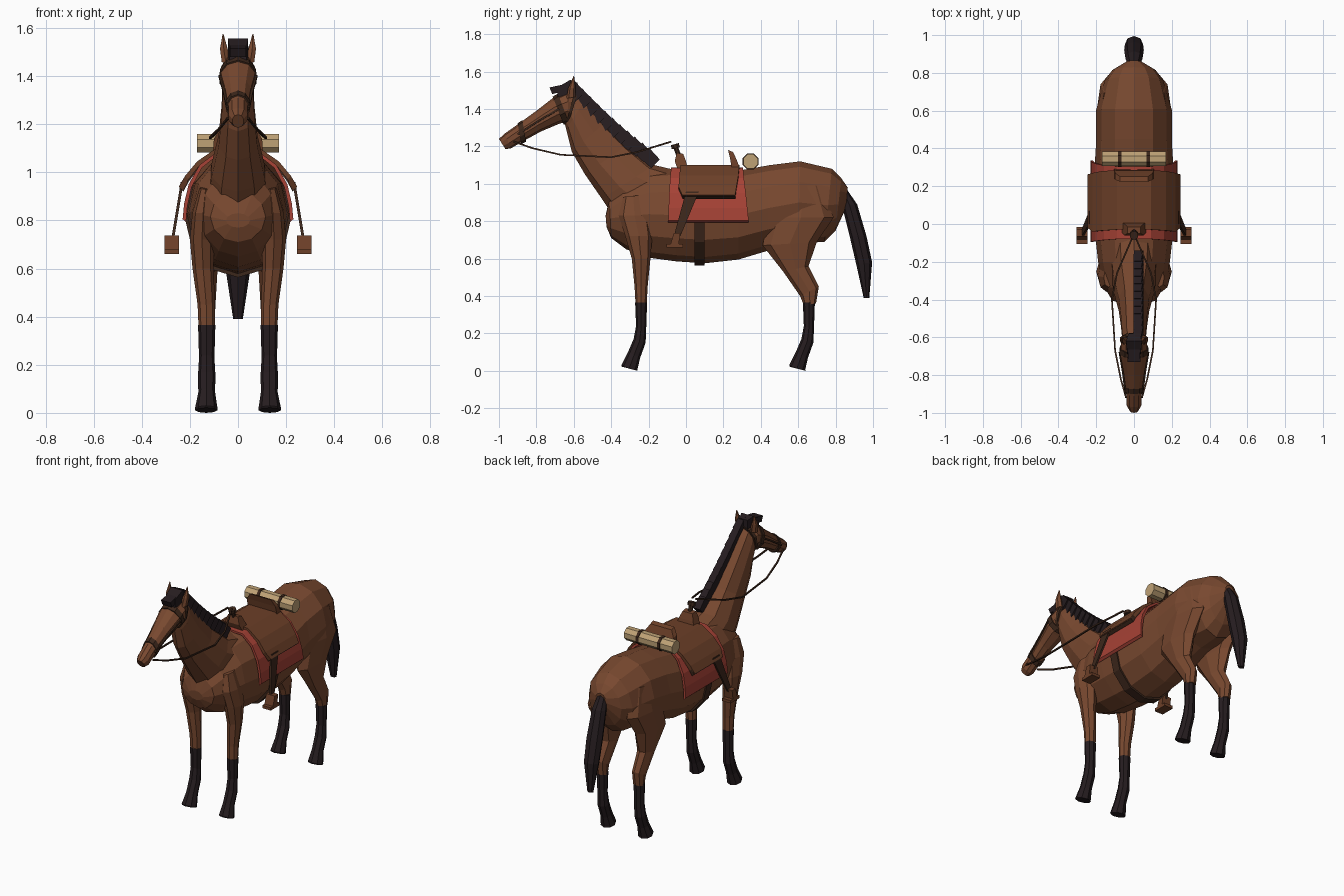
import bpy, bmesh, math
from mathutils import Vector


def colour(name, rgb):
    m = bpy.data.materials.new(name)
    m.diffuse_color = (*rgb, 1)
    return m


COAT = colour("brown_coat", (0.19, 0.066, 0.029))
HAIR = colour("black_hair", (0.019, 0.012, 0.014))
LEATHER = colour("saddle_leather", (0.15, 0.05, 0.021))
STRAP = colour("dark_strap", (0.045, 0.02, 0.011))
RED = colour("red_cloth", (0.38, 0.054, 0.036))
TAN = colour("tan_canvas", (0.52, 0.36, 0.18))


def skin(name, rings, mat, caps=True):
    """Join equal rings of points into a flat-shaded closed mesh."""
    bm = bmesh.new()
    loops = [[bm.verts.new(p) for p in r] for r in rings]
    n = len(loops[0])
    for a, b in zip(loops, loops[1:]):
        for i in range(n):
            j = (i + 1) % n
            bm.faces.new((a[i], a[j], b[j], b[i]))
    if caps:
        bm.faces.new(loops[0])
        bm.faces.new(loops[-1])
    bmesh.ops.recalc_face_normals(bm, faces=bm.faces)
    me = bpy.data.meshes.new(name)
    bm.to_mesh(me)
    bm.free()
    me.materials.append(mat)
    ob = bpy.data.objects.new(name, me)
    bpy.context.collection.objects.link(ob)
    return ob


def loft(name, sections, mat, n=8, side=1):
    """Each section: y,z of one edge, y,z of the opposite edge, half width, x centre.
    Four sides give a box section, more sides an oval one."""
    t0, k = (math.pi / 4, math.sqrt(2)) if n == 4 else (0, 1)
    rings = []
    for s in sections:
        ya, za, yb, zb, w = s[:5]
        xc = s[5] if len(s) > 5 else 0
        ring = []
        for i in range(n):
            t = t0 + i * math.tau / n
            c, d = k * math.cos(t) / 2, k * math.sin(t)
            ring.append((side * (xc + w * d), (ya + yb) / 2 + (ya - yb) * c,
                         (za + zb) / 2 + (za - zb) * c))
        rings.append(ring)
    return skin(name, rings, mat)


def tube(name, pts, r, mat, n=4):
    pts = [Vector(p) for p in pts]
    rings = []
    for i, p in enumerate(pts):
        d = pts[min(i + 1, len(pts) - 1)] - pts[max(i - 1, 0)]
        q = d.to_track_quat('Z', 'Y')
        rings.append([p + q @ Vector((r * math.cos(a), r * math.sin(a), 0))
                      for a in (math.tau * (k + 0.5) / n for k in range(n))])
    return skin(name, rings, mat)


def drape(name, half, thick, mat):
    """Cloth hung over the back; half profile points are x, z, front y, rear y."""
    full = [(-x, z, a, b) for x, z, a, b in half[:0:-1]] + half
    rings = [[(x, a, z), (x, b, z),
              (x * (1 - thick / 0.2), b, z - thick), (x * (1 - thick / 0.2), a, z - thick)]
             for x, z, a, b in full]
    return skin(name, rings, mat)


# Torso from chest to rump
loft("torso", [
    (-0.43, 0.83, -0.425, 0.77, 0.05), (-0.41, 0.92, -0.40, 0.71, 0.115),
    (-0.34, 1.0, -0.32, 0.65, 0.16), (-0.2, 1.07, -0.2, 0.605, 0.19),
    (-0.08, 1.08, -0.05, 0.585, 0.205), (0.1, 1.075, 0.1, 0.575, 0.215),
    (0.28, 1.07, 0.28, 0.595, 0.21), (0.45, 1.10, 0.43, 0.64, 0.2),
    (0.61, 1.12, 0.6, 0.68, 0.2), (0.78, 1.08, 0.74, 0.69, 0.155),
    (0.83, 1.03, 0.80, 0.75, 0.115), (0.865, 0.98, 0.855, 0.87, 0.04)], COAT, 12)

# Neck and head
loft("neck", [
    (-0.37, 0.80, 0.0, 1.06, 0.13), (-0.45, 0.92, -0.17, 1.10, 0.115),
    (-0.54, 1.05, -0.31, 1.21, 0.085), (-0.61, 1.17, -0.43, 1.33, 0.072),
    (-0.64, 1.29, -0.54, 1.45, 0.066), (-0.66, 1.37, -0.60, 1.50, 0.05)], COAT, 10)
loft("head", [
    (-0.57, 1.47, -0.60, 1.35, 0.05), (-0.63, 1.495, -0.63, 1.335, 0.072),
    (-0.71, 1.46, -0.68, 1.32, 0.075), (-0.80, 1.39, -0.775, 1.28, 0.057),
    (-0.91, 1.31, -0.885, 1.22, 0.042), (-0.97, 1.268, -0.935, 1.19, 0.042),
    (-1.0, 1.24, -0.965, 1.185, 0.025)], COAT, 10)

# Mane tufts along the crest, falling to one side, and forelock
N = 11
for i in range(N):
    t = i / (N - 1)
    y, z = -0.585 + 0.40 * t, 1.505 - 0.36 * t - 0.015 * math.sin(math.pi * t)
    drop = 0.035 + 0.035 * max(0, t - 0.6) / 0.4
    loft("mane_tuft", [
        (y - 0.01, z + 0.045, y - drop, z - drop + 0.01, 0.02, 0.018),
        (y + 0.045, z - 0.015, y + 0.03 - drop, z - 0.03 - drop, 0.025, 0.024)], HAIR, 4)
loft("forelock", [(-0.58, 1.54, -0.58, 1.47, 0.03), (-0.62, 1.555, -0.63, 1.48, 0.042),
                  (-0.68, 1.52, -0.69, 1.46, 0.036)], HAIR, 4)
loft("forelock_tip", [(-0.66, 1.53, -0.67, 1.49, 0.03),
                      (-0.73, 1.515, -0.715, 1.48, 0.034)], HAIR, 4)

# Tail
loft("tail", [
    (0.82, 0.95, 0.86, 0.97, 0.03), (0.835, 0.88, 0.915, 0.89, 0.045),
    (0.875, 0.72, 0.965, 0.72, 0.052), (0.91, 0.57, 0.995, 0.58, 0.048),
    (0.95, 0.39, 0.98, 0.39, 0.02)], HAIR, 8)

for side, tag in ((1, "right"), (-1, "left")):
    # Ears
    loft("ear_" + tag, [(-0.64, 1.455, -0.59, 1.465, 0.02, 0.05),
                        (-0.63, 1.51, -0.59, 1.515, 0.018, 0.059),
                        (-0.602, 1.575, -0.598, 1.575, 0.002, 0.062)], COAT, 6, side)
    # Front leg with dark sock and hoof
    loft("front_leg_" + tag, [
        (-0.335, 0.93, -0.23, 0.94, 0.025, 0.135), (-0.36, 0.83, -0.19, 0.83, 0.045, 0.145),
        (-0.325, 0.72, -0.18, 0.72, 0.05, 0.15), (-0.29, 0.60, -0.19, 0.60, 0.044, 0.145),
        (-0.275, 0.45, -0.205, 0.45, 0.036, 0.132), (-0.27, 0.36, -0.21, 0.36, 0.034, 0.13)],
        COAT, 8, side)
    # Hind leg
    loft("hind_leg_" + tag, [
        (0.53, 0.99, 0.72, 0.99, 0.04, 0.13), (0.44, 0.82, 0.79, 0.82, 0.06, 0.135),
        (0.41, 0.67, 0.70, 0.69, 0.055, 0.135), (0.52, 0.53, 0.655, 0.56, 0.042, 0.13),
        (0.61, 0.40, 0.71, 0.45, 0.035, 0.13), (0.63, 0.35, 0.695, 0.36, 0.033, 0.13)],
        COAT, 8, side)
    for name, y in (("front_sock_", 0), ("hind_sock_", 0.897)):
        loft(name + tag, [
            (y - 0.272, 0.365, y - 0.208, 0.365, 0.036, 0.13),
            (y - 0.267, 0.24, y - 0.213, 0.22, 0.032, 0.13),
            (y - 0.28, 0.17, y - 0.216, 0.15, 0.036, 0.13),
            (y - 0.31, 0.10, y - 0.245, 0.07, 0.035, 0.13),
            (y - 0.345, 0.03, y - 0.26, 0.005, 0.047, 0.132),
            (y - 0.343, 0.022, y - 0.258, 0.0, 0.046, 0.132)], HAIR, 8, side)
    # Stirrup strap and stirrup
    loft("stirrup_strap_" + tag, [(0.0, 0.96, 0.07, 0.96, 0.006, 0.232),
                                  (-0.065, 0.72, -0.03, 0.72, 0.006, 0.272)], STRAP, 4, side)
    loft("stirrup_base_" + tag, [(-0.105, 0.678, -0.105, 0.66, 0.03, 0.275),
                                 (-0.015, 0.678, -0.015, 0.66, 0.03, 0.275)], LEATHER, 4, side)
    loft("stirrup_hood_" + tag, [(-0.085, 0.67, -0.04, 0.67, 0.03, 0.275),
                                 (-0.065, 0.737, -0.03, 0.737, 0.03, 0.275)], LEATHER, 4, side)
    # Reins and cheek straps
    tube("rein_" + tag, [(side * x, y, z) for x, y, z in (
        (0.042, -0.92, 1.225), (0.07, -0.82, 1.19), (0.1, -0.67, 1.155),
        (0.117, -0.4, 1.142), (0.09, -0.26, 1.17), (0.012, -0.08, 1.225))], 0.006, STRAP)
    tube("cheek_strap_" + tag, [(side * x, y, z) for x, y, z in (
        (0.076, -0.68, 1.40), (0.058, -0.79, 1.335), (0.044, -0.9, 1.265))], 0.007, STRAP)

# Bridle bands
loft("noseband", [(-0.875, 1.34, -0.855, 1.225, 0.052),
                  (-0.9, 1.324, -0.88, 1.212, 0.049)], STRAP, 10)
loft("browband", [(-0.685, 1.482, -0.625, 1.325, 0.079),
                  (-0.713, 1.466, -0.653, 1.315, 0.08)], STRAP, 10)
loft("headstall", [(-0.575, 1.495, -0.63, 1.318, 0.07),
                   (-0.592, 1.503, -0.645, 1.315, 0.074)], STRAP, 10)

# Girth strap
loft("girth", [(0.045, 1.065, 0.045, 0.563, 0.222),
               (0.1, 1.065, 0.1, 0.563, 0.222)], STRAP, 12)

# Saddle blanket and saddle flaps
drape("saddle_blanket", [
    (0, 1.088, -0.08, 0.305), (0.09, 1.083, -0.08, 0.305), (0.16, 1.03, -0.085, 0.31),
    (0.205, 0.95, -0.09, 0.32), (0.224, 0.87, -0.093, 0.328), (0.23, 0.805, -0.095, 0.335)],
    0.012, RED)
drape("saddle_seat", [
    (0, 1.1, -0.03, 0.285), (0.09, 1.1, -0.03, 0.285), (0.17, 1.045, -0.035, 0.28),
    (0.22, 0.985, -0.04, 0.27), (0.246, 0.94, -0.02, 0.262)], 0.014, LEATHER)
drape("saddle_edge", [
    (0, 1.09, -0.02, 0.27), (0.09, 1.09, -0.02, 0.27), (0.168, 1.037, -0.025, 0.27),
    (0.219, 0.977, -0.03, 0.268), (0.244, 0.934, -0.018, 0.264)], 0.014, STRAP)

# Pommel, horn and cantle
loft("pommel", [(-0.045, 1.08, 0.01, 1.08, 0.065), (-0.06, 1.12, 0.0, 1.12, 0.05),
                (-0.05, 1.165, -0.015, 1.16, 0.035)], LEATHER, 4)
tube("horn_post", [(0, -0.035, 1.14), (0, -0.055, 1.195)], 0.014, STRAP, 8)
tube("horn_cap", [(0, -0.054, 1.19), (0, -0.06, 1.212)], 0.024, STRAP, 8)
loft("cantle", [(0.245, 1.08, 0.29, 1.08, 0.105), (0.235, 1.14, 0.27, 1.13, 0.1),
                (0.225, 1.18, 0.252, 1.17, 0.075)], LEATHER, 4)

# Bedroll with two straps
tube("bedroll", [(-0.17, 0.345, 1.12), (0.17, 0.345, 1.12)], 0.042, TAN, 8)
for x in (-0.075, 0.075):
    tube("bedroll_strap", [(x - 0.009, 0.345, 1.12), (x + 0.009, 0.345, 1.12)], 0.046, STRAP, 8)
